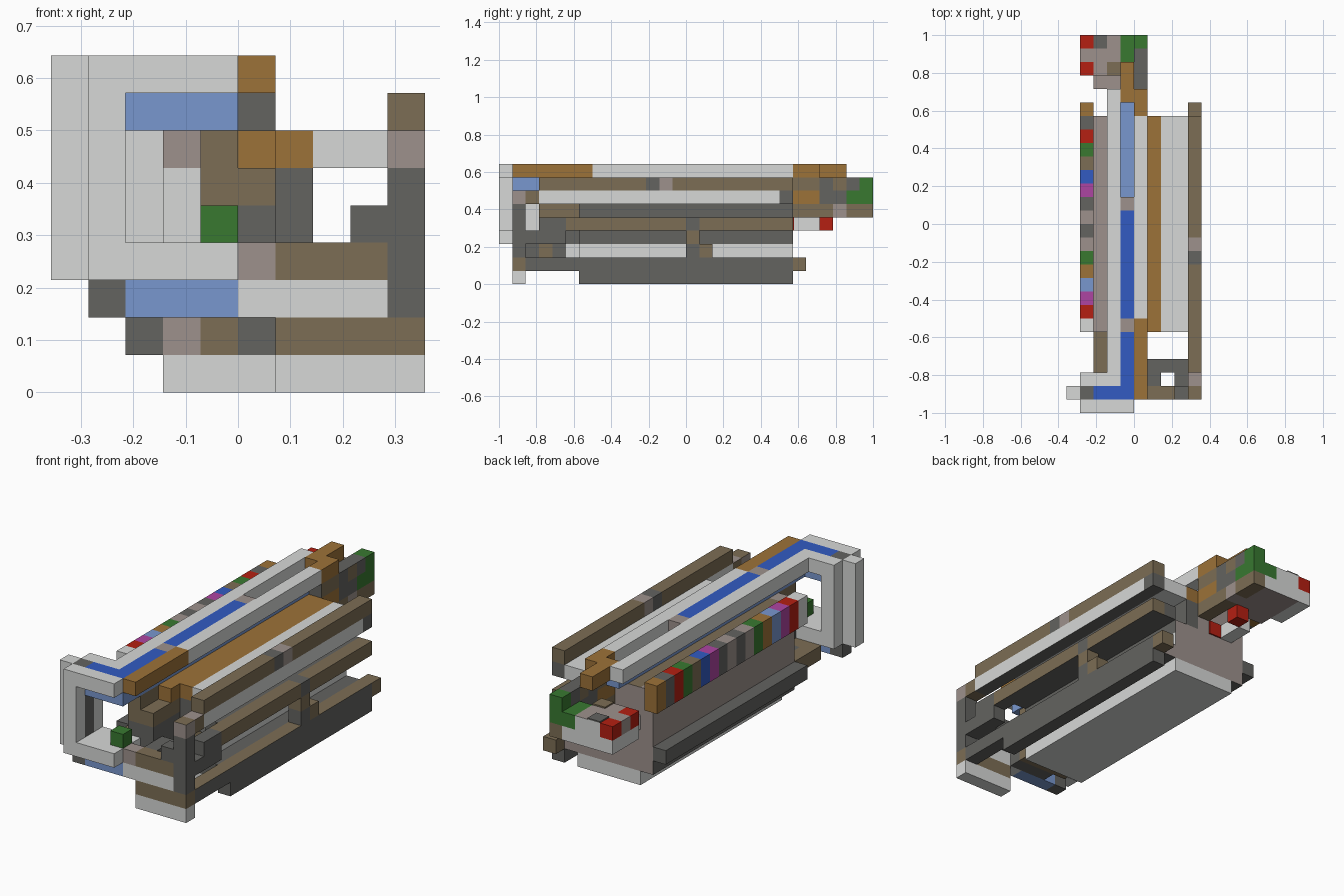
import bpy, bmesh
from mathutils import Vector

cube = bpy.data.objects.get("Cube")
if cube:
    bpy.data.objects.remove(cube, do_unlink=True)

U = 1 / 14  # block size

# Palette
PALETTE = {
    "light": (.68, .69, .68), "dark": (.125, .125, .117), "brown": (.203, .155, .09),
    "mauve": (.34, .285, .265), "tan": (.335, .168, .04), "green": (.04, .19, .03),
    "red": (.46, .014, .006), "blue": (.032, .105, .54),
    "sky": (.19, .31, .62), "magenta": (.42, .06, .36)}
MATS = {}
for key, rgb in PALETTE.items():
    m = bpy.data.materials.new(key)
    m.use_nodes = True
    m.diffuse_color = (*rgb, 1)
    m.node_tree.nodes["Principled BSDF"].inputs["Base Color"].default_value = (*rgb, 1)
    MATS[key] = m

SIDES = {"left": (1, 0, 0), "right": (-1, 0, 0), "front": (0, -1, 0),
         "back": (0, 1, 0), "top": (0, 0, 1), "under": (0, 0, -1)}


def box(name, color, x, y, z, **sides):
    """Block spanning grid ranges x, y, z; sides recolours faces by direction."""
    bm = bmesh.new()
    bmesh.ops.create_cube(bm, size=1)
    for v in bm.verts:
        v.co = Vector([(r[0] + (r[1] - r[0]) * (c + .5)) * U
                       for r, c in zip((x, y, z), v.co)])
    bm.normal_update()
    me = bpy.data.meshes.new(name)
    me.materials.append(MATS[color])
    for side, col in sides.items():
        me.materials.append(MATS[col])
        for f in bm.faces:
            if f.normal.dot(Vector(SIDES[side])) > .9:
                f.material_index = len(me.materials) - 1
    bm.to_mesh(me)
    bm.free()
    bpy.context.collection.objects.link(bpy.data.objects.new(name, me))


LONG = (-8, 8)

# Hull
box("bottom_plate", "light", (-2, 3), LONG, (0, 1))
box("keel_rail", "dark", (4, 5), LONG, (0, 1))
for x0, x1, col in ((-3, -2, "dark"), (-2, -1, "mauve"), (-1, 0, "brown"), (0, 4, "dark")):
    box("lower_deck", "dark", (x0, x1), LONG, (1, 2), front=col, back="mauve")
box("side_step", "dark", (-4, -3), LONG, (2, 3))
box("middle_deck", "light", (-2, 3), LONG, (2, 3), back="mauve")
box("upper_deck", "dark", (-2, 3), LONG, (3, 4), front="brown", back="mauve")
box("spine", "brown", (-2, 0), LONG, (4, 7), back="mauve")
box("spine_side", "brown", (0, 1), LONG, (4, 6), back="mauve")
box("inner_wall", "dark", (1, 2), LONG, (4, 6))
box("tan_shelf", "tan", (0, 2), LONG, (6, 7))
box("light_shelf", "light", (2, 4), LONG, (6, 7))
box("side_wall", "mauve", (-3, -2), LONG, (2, 7), front="light")
box("side_foot", "brown", (-3, -2), (-11, -8), (2, 3), front="dark")

# Coloured strip along the side wall
strip = ["red", "magenta", "sky", "tan", "green", "mauve", "dark", "mauve",
         "dark", "magenta", "blue", "brown", "green", "red", "dark", "tan"]
box("strip_cap", "light", (-4, -3), (-8, -7), (6, 8))
for i, col in enumerate(strip):
    box("strip_block", col, (-4, -3), (i - 7, i - 6), (6, 8))

# Nose of the spine
for y, col in ((-12, "dark"), (-11, "brown"), (-10, "dark"), (-9, "light")):
    box("nose_base", col, (-2, 1), (y, y + 1), (2, 3))
box("nose_middle", "dark", (-1, 1), (-11, -8), (3, 5))
box("nose_top", "brown", (-1, 1), (-11, -8), (5, 6))
box("nose_cap", "brown", (-1, 0), (-11, -8), (6, 7))
box("nose_shelf", "tan", (0, 1), (-9, -8), (6, 7))
box("nose_pale_side", "light", (-2, -1), (-9, -8), (4, 6))
box("nose_pale_cap", "mauve", (-2, -1), (-9, -8), (6, 7))

# Outer rails and their joints
box("top_rail_front", "brown", (4, 5), (-11, -3), (7, 8))
box("top_rail_dark_joint", "dark", (4, 5), (-3, -2), (7, 8))
box("top_rail_pale_joint", "mauve", (4, 5), (-2, -1), (7, 8))
box("top_rail_back", "brown", (4, 5), (-1, 8), (7, 8))
box("top_rail_underside", "light", (4, 5), (-11, 7), (6, 7), under="dark")
box("top_rail_end", "dark", (4, 5), (7, 8), (6, 7))
box("middle_rail_tip", "dark", (4, 5), (-11, -9), (4, 5))
box("middle_rail_front", "brown", (4, 5), (-9, 0), (4, 5), under="dark")
box("middle_rail_joint", "dark", (4, 5), (0, 1), (4, 5))
box("middle_rail_back", "brown", (4, 5), (1, 8), (4, 5), under="dark")
box("middle_rail_bracket", "dark", (3, 4), LONG, (4, 5))
box("strut_upper", "brown", (4, 5), (0, 1), (3, 4))
box("strut_lower", "dark", (4, 5), (0, 1), (2, 3))
box("strut_foot", "brown", (4, 5), (1, 2), (2, 3))
box("low_rail", "dark", (4, 5), (-12, 8), (1, 2), top="brown")
box("low_rail_end", "brown", (4, 5), (8, 9), (1, 2))

# Front panel, column and bracket ring
FRONT = (-13, -12)
box("panel_foot", "light", (1, 5), FRONT, (0, 1))
box("panel_low", "brown", (1, 5), FRONT, (1, 2))
box("panel_middle", "light", (0, 4), FRONT, (2, 3))
box("panel_top", "brown", (1, 4), FRONT, (3, 4))
box("panel_corner", "mauve", (0, 1), FRONT, (3, 4))
box("column", "dark", (4, 5), FRONT, (2, 6))
box("column_brace", "dark", (3, 4), FRONT, (4, 5))
box("column_cap", "mauve", (4, 5), FRONT, (6, 7), top="brown")
box("column_cap_back", "brown", (4, 5), (-12, -11), (6, 7), top="mauve")
for x in (1, 3):
    box("ring_side", "dark", (x, x + 1), (-12, -11), (3, 4))
box("ring_back", "dark", (1, 4), (-11, -10), (3, 4))
box("ring_rail", "dark", (4, 5), (-12, -9), (3, 4))
box("green_plug", "green", (-1, 0), FRONT, (4, 5))

# Front frame: two light rings around a coloured core
for y in (-14, -12):
    row = (y, y + 1)
    box("frame_top", "light", (-4, 0 if y == -14 else -1), row, (8, 9))
    box("frame_post", "light", (-4, -3), row, (4, 8))
    box("frame_bottom", "light", (-4, 0), row, (3, 4))
box("frame_outer_post", "light", (-5, -4), FRONT, (3, 9))
box("core_post", "dark", (-4, -3), FRONT, (2, 9))
box("core_top", "sky", (-3, 0), FRONT, (7, 9), top="blue")
box("core_bottom", "sky", (-3, 0), FRONT, (2, 3))
box("frame_sill", "light", (-3, 0), FRONT, (3, 4))

# Long top pipe with its cladding, sunk into a groove at the back
for name, col, y0, y1, top in (
        ("pipe_front", "blue", -12, -8, 9), ("pipe_joint", "mauve", -8, -7, 9),
        ("pipe_middle", "blue", -7, 1, 9), ("pipe_joint", "mauve", 1, 2, 9),
        ("pipe_back", "sky", 2, 9, 8)):
    box(name, "sky", (-1, 0), (y0, y1), (7, top), top=col,
        back="mauve" if col == "blue" else col)
box("pipe_side_rail", "light", (-2, -1), (-12, 10), (8, 9))
box("pipe_tan_rail", "tan", (0, 1), (-13, -7), (8, 9))
box("pipe_light_rail", "light", (0, 1), (-7, 8), (8, 9))

# Back fittings
box("tail_tan_bar", "tan", (-1, 0), (9, 12), (8, 9))
box("tail_tan_top", "tan", (0, 1), (8, 10), (8, 9))
box("tail_neck", "brown", (0, 1), (8, 10), (7, 8), front="dark")
box("tail_tan_post", "tan", (0, 1), (8, 10), (6, 7))
box("tail_low_beam", "brown", (0, 1), (8, 11), (5, 6))
box("tail_beam_joint", "mauve", (0, 1), (11, 12), (5, 6))
box("tail_beam_end", "brown", (0, 1), (12, 14), (5, 6))
box("tail_light_step", "light", (-2, -1), (8, 10), (4, 5))
box("tail_red_light", "red", (-1, 0), (10, 11), (4, 5))
box("tail_red_panel", "red", (-1, 0), (8, 8.1), (4, 5))
box("tail_dark_low", "dark", (0, 1), (10, 12), (6, 7))
box("tail_dark_block", "dark", (0, 1), (10, 11), (7, 8))
box("tail_brown_block", "brown", (0, 1), (11, 12), (7, 8), top="dark")
box("tail_dark_cap", "dark", (0, 1), (12, 13), (7, 8))
box("tail_green_block", "green", (-1, 1), (12, 14), (6, 7))
box("tail_green_end", "green", (0, 1), (13, 14), (7, 8))
box("tail_link", "mauve", (-3, -1), (10, 11), (5, 6))
box("tail_plate", "mauve", (-3, 0), (11, 14), (5, 6), back="light", right="light")
box("tail_plate_top", "mauve", (-3, -1), (11, 14), (6, 7), back="light")
box("tail_plate_side", "light", (-4, -3), (11, 14), (5, 6), top="mauve")
for y in (11, 13):
    box("tail_red_corner", "red", (-4, -3), (y, y + 1), (6, 7))
box("tail_side_mid", "mauve", (-4, -3), (12, 13), (6, 7))
box("tail_brown_stud", "brown", (-2, -1), (11, 12), (7, 7.1))
box("tail_dark_stud", "dark", (-3, -2), (13, 14), (7, 7.1))
